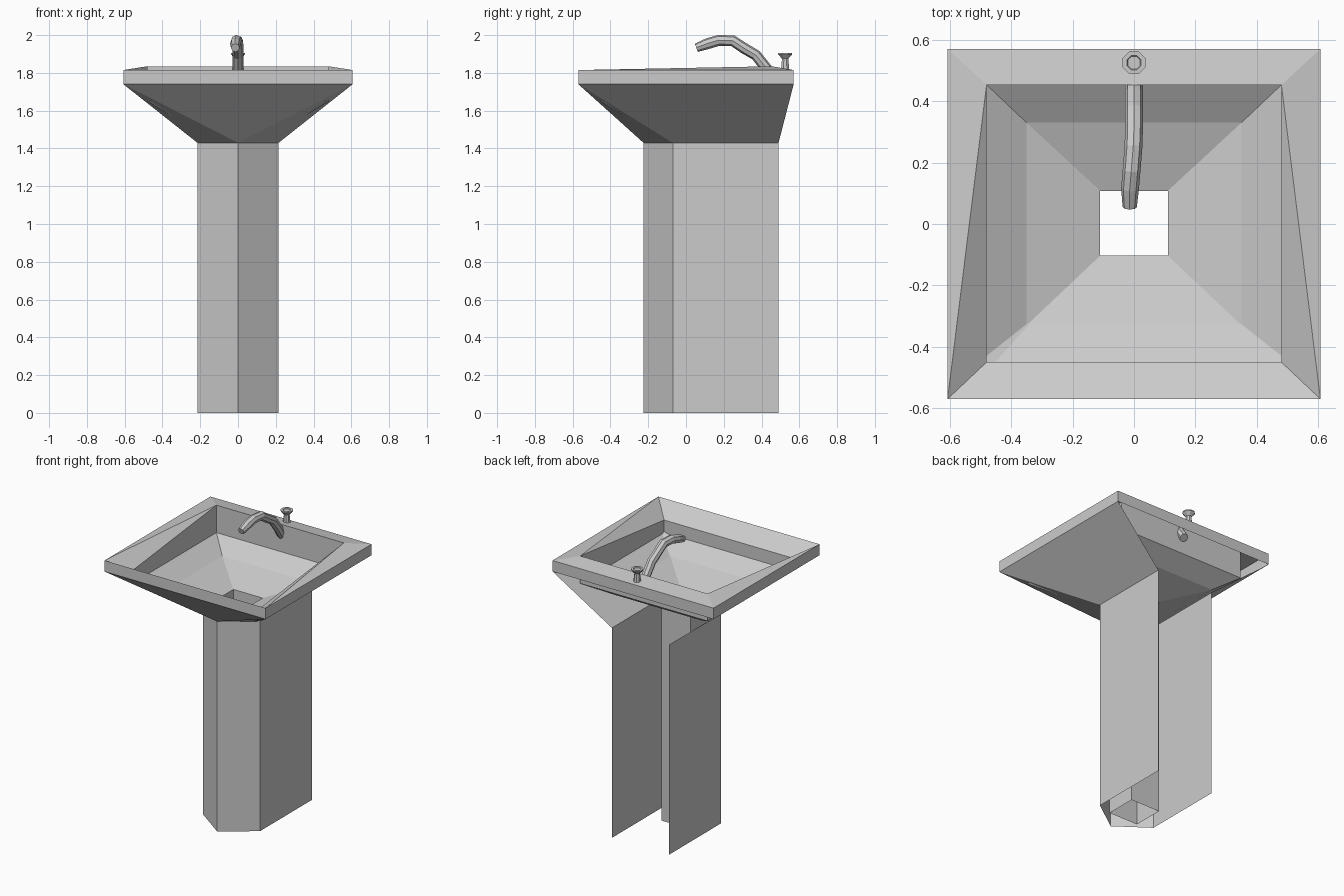
import bpy
import math

if "Cube" in bpy.data.objects:
    bpy.data.objects.remove(bpy.data.objects["Cube"])


def make_mesh(name, verts, faces):
    me = bpy.data.meshes.new(name)
    me.from_pydata(verts, [], faces)
    me.update()
    ob = bpy.data.objects.new(name, me)
    bpy.context.collection.objects.link(ob)
    return ob


def loft(name, rings, cap=False):
    """Join closed rings of equal point count with quads."""
    n = len(rings[0])
    verts = [p for r in rings for p in r]
    faces = [(a + i, a + (i + 1) % n, a + n + (i + 1) % n, a + n + i)
             for a in range(0, n * (len(rings) - 1), n) for i in range(n)]
    if cap:
        faces.append(tuple(range(len(verts) - n, len(verts))))
    return make_mesh(name, verts, faces)


def rect(hx, y0, y1, z_front, z_back=None):
    zb = z_front if z_back is None else z_back
    return [(-hx, y0, z_front), (hx, y0, z_front), (hx, y1, zb), (-hx, y1, zb)]


X, YF, YB = 0.607, -0.57, 0.57
outer_low = rect(X, YF, YB, 1.74)
outer_top = rect(X, YF, YB, 1.815)
inner_top = rect(0.48, -0.45, 0.453, 1.735, 1.835)

# Vertical outer band of the basin
loft("rim_band", [outer_low, outer_top])

# Rim top, dipping to the front; the twisted sides are split into triangles
make_mesh("rim_top", outer_top + inner_top,
          [(0, 1, 5, 4), (2, 3, 7, 6),
           (1, 2, 6), (1, 6, 5), (0, 4, 7), (0, 7, 3)])

# Bowl with upright walls, two slopes and a square drain shaft to the floor
loft("bowl", [inner_top,
              rect(0.48, -0.45, 0.453, 1.648),
              rect(0.35, -0.33, 0.33, 1.57),
              rect(0.11, -0.103, 0.108, 1.492),
              rect(0.11, -0.103, 0.108, 0.0)])

# Pedestal with a pointed front and an open back
plan = [(-0.215, 0.49), (-0.215, -0.07), (0, -0.225), (0.215, -0.07), (0.215, 0.49)]
H = 1.43
make_mesh("pedestal", [(x, y, z) for z in (0, H) for x, y in plan],
          [(i, i + 1, i + 6, i + 5) for i in range(4)])

# Flared skirt between pedestal and rim, open at the back
make_mesh("skirt", [(x, y, H) for x, y in plan] + outer_low,
          [(0, 1, 5, 8), (1, 2, 5), (2, 6, 5), (2, 3, 6), (3, 4, 7, 6)])

# Eight-sided curved spout coming out of the back wall
path = [(0, 0.48, 1.745), (0, 0.425, 1.825), (0, 0.37, 1.894), (0, 0.305, 1.932),
        (-0.002, 0.248, 1.97), (-0.008, 0.173, 1.972), (-0.013, 0.115, 1.955),
        (-0.014, 0.055, 1.933)]
cu = bpy.data.curves.new("spout", 'CURVE')
cu.dimensions = '3D'
cu.bevel_depth = 0.029
cu.bevel_resolution = 2
cu.use_fill_caps = True
sp = cu.splines.new('POLY')
sp.points.add(len(path) - 1)
for pt, co in zip(sp.points, path):
    pt.co = (*co, 1)
    pt.radius = 1.0
sp.points[-1].radius = 0.8
sp.use_smooth = False
spout = bpy.data.objects.new("spout", cu)
bpy.context.collection.objects.link(spout)

# Turned tap knob on the back ledge
profile = [(0.024, 1.815), (0.018, 1.875), (0.04, 1.898), (0.04, 1.905), (0.025, 1.905), (0.022, 1.9)]
loft("tap_knob", [[(r * math.cos((k + 0.5) * math.pi / 4),
                    0.525 + r * math.sin((k + 0.5) * math.pi / 4), z) for k in range(8)]
                  for r, z in profile], cap=True)
